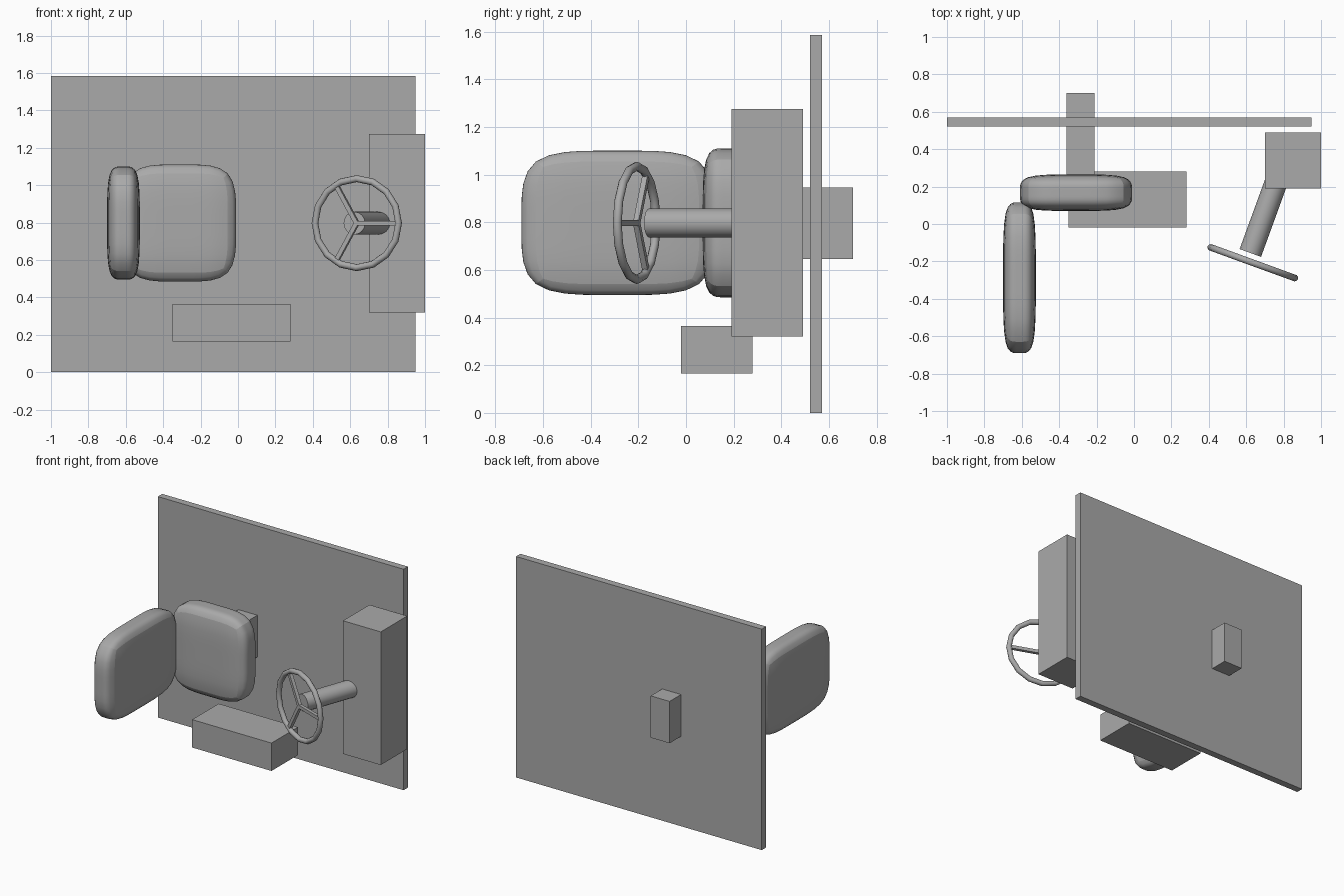
import bpy, bmesh, math
from mathutils import Matrix, Vector

if "Cube" in bpy.data.objects:
    bpy.data.objects.remove(bpy.data.objects["Cube"])

grey = bpy.data.materials.new("plain grey")
grey.diffuse_color = (0.4, 0.4, 0.4, 1)
grey.use_nodes = True
grey.node_tree.nodes["Principled BSDF"].inputs["Base Color"].default_value = grey.diffuse_color


def finish(name, bm, smooth=None):
    bmesh.ops.recalc_face_normals(bm, faces=bm.faces)
    mesh = bpy.data.meshes.new(name)
    bm.to_mesh(mesh)
    bm.free()
    mesh.materials.append(grey)
    ob = bpy.data.objects.new(name, mesh)
    bpy.context.collection.objects.link(ob)
    if smooth:
        bpy.ops.object.select_all(action='DESELECT')
        ob.select_set(True)
        bpy.context.view_layer.objects.active = ob
        bpy.ops.object.shade_smooth_by_angle(angle=math.radians(smooth))
    return ob


def box_matrix(lo, hi):
    lo, hi = Vector(lo), Vector(hi)
    return Matrix.Translation((lo + hi) / 2) @ Matrix.Diagonal((*(hi - lo), 1))


def box(name, lo, hi):
    bm = bmesh.new()
    bmesh.ops.create_cube(bm, size=1, matrix=box_matrix(lo, hi))
    return finish(name, bm)


def cushion(name, lo, hi, mid=0.1):
    """Box with two loops near the middle of each axis, rounded by subdivision."""
    bm = bmesh.new()
    bmesh.ops.create_cube(bm, size=1)
    for axis in range(3):
        for side in (-1, 1):
            no = Vector([float(i == axis) for i in range(3)])
            bmesh.ops.bisect_plane(bm, geom=bm.verts[:] + bm.edges[:] + bm.faces[:],
                                   plane_co=no * side * mid / 2, plane_no=no)
    bm.transform(box_matrix(lo, hi))
    ob = finish(name, bm, 60)
    sub = ob.modifiers.new("round", 'SUBSURF')
    sub.levels = sub.render_levels = 2
    return ob


# Wall and the blocks around it
box("wall_panel", (-1, 0.52, 0), (0.95, 0.57, 1.585))
box("wheel_housing", (0.70, 0.19, 0.32), (1, 0.49, 1.275))
box("step_block", (-0.35, -0.02, 0.165), (0.28, 0.28, 0.365))
box("seat_bracket", (-0.36, 0.2, 0.645), (-0.21, 0.70, 0.945))

# Seat cushions
cushion("back_cushion", (-0.61, 0.07, 0.485), (-0.01, 0.265, 1.11))
cushion("side_cushion", (-0.70, -0.69, 0.495), (-0.525, 0.115, 1.10))

# Steering wheel frame: local x-z is the wheel plane, y is the column axis
tilt = Matrix.Rotation(math.radians(-20), 4, 'Z')
wheel = Matrix.Translation((0.635, -0.207, 0.797)) @ tilt

# Wheel rim
R, r, N, M = 0.238, 0.0185, 16, 10
bm = bmesh.new()
rings = []
for i in range(N):
    a = 2 * math.pi * i / N
    ring = []
    for j in range(M):
        b = 2 * math.pi * j / M
        d = R + r * math.cos(b)
        ring.append(bm.verts.new((d * math.cos(a), r * math.sin(b), d * math.sin(a))))
    rings.append(ring)
for i in range(N):
    p, q = rings[i], rings[(i + 1) % N]
    for j in range(M):
        k = (j + 1) % M
        bm.faces.new((p[j], p[k], q[k], q[j]))
bm.transform(wheel)
finish("wheel_rim", bm, 40)

# Three spokes
for n in range(3):
    bm = bmesh.new()
    bmesh.ops.create_cube(bm, size=1, matrix=box_matrix((0, -0.012, -0.012), (R, 0.012, 0.012)))
    bm.transform(wheel @ Matrix.Rotation(n * 2 * math.pi / 3, 4, 'Y'))
    finish("wheel_spoke", bm)

# Column running back into the housing
bm = bmesh.new()
bmesh.ops.create_cone(bm, cap_ends=True, segments=16, radius1=0.061, radius2=0.061, depth=0.45,
                      matrix=Matrix.Translation((0.622, -0.155, 0.797)) @ tilt
                      @ Matrix.Translation((0, 0.225, 0)) @ Matrix.Rotation(math.pi / 2, 4, 'X'))
finish("steering_column", bm, 40)
